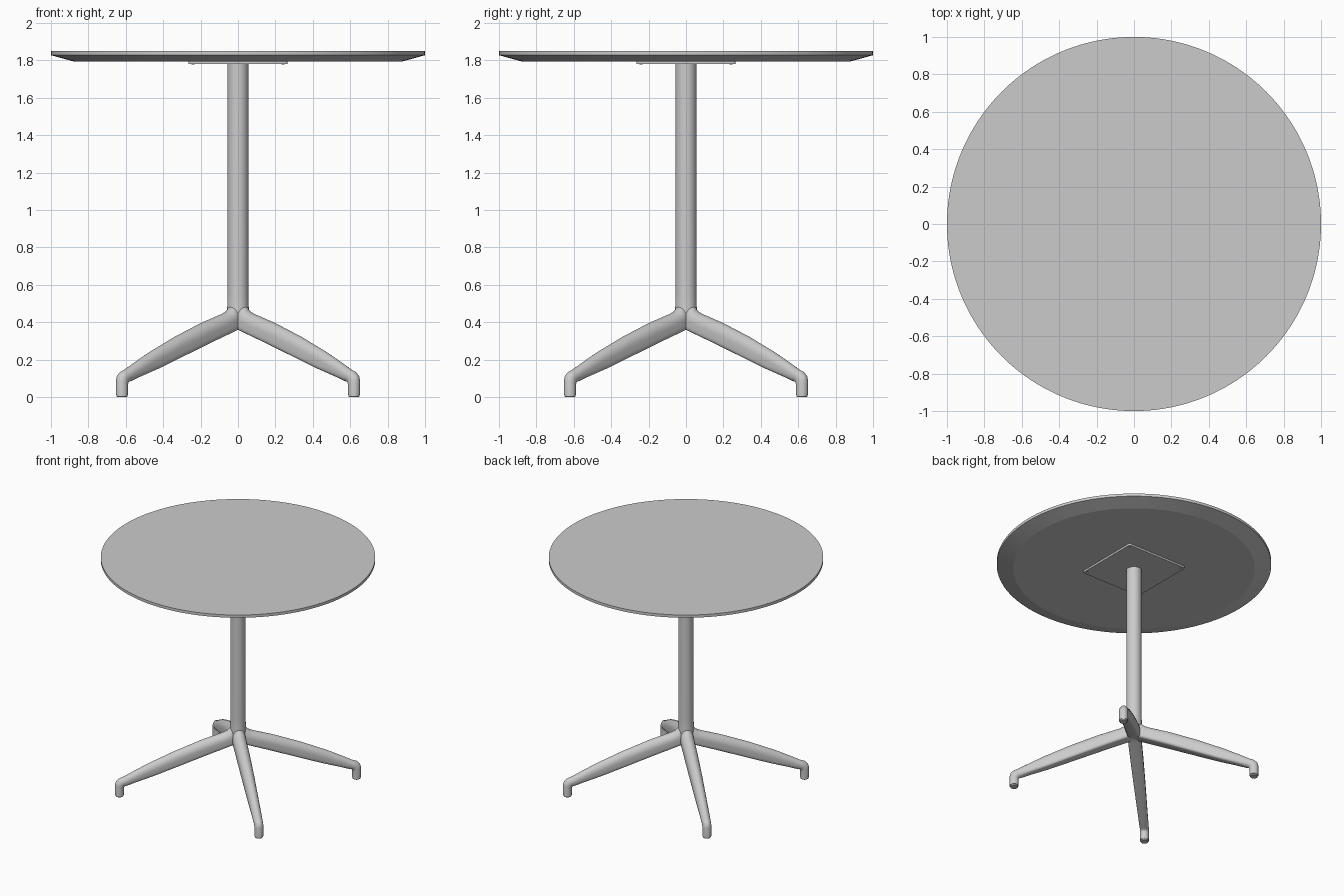
import bpy, bmesh, math
from mathutils import Vector

if "Cube" in bpy.data.objects:
    bpy.data.objects.remove(bpy.data.objects["Cube"])

grey = bpy.data.materials.new("satin grey")
grey.use_nodes = True
colour = (0.6, 0.6, 0.6, 1)
grey.diffuse_color = colour
grey.node_tree.nodes["Principled BSDF"].inputs["Base Color"].default_value = colour


def finish(bm, name, angle=35):
    bmesh.ops.recalc_face_normals(bm, faces=bm.faces[:])
    mesh = bpy.data.meshes.new(name)
    bm.to_mesh(mesh)
    bm.free()
    obj = bpy.data.objects.new(name, mesh)
    bpy.context.collection.objects.link(obj)
    mesh.materials.append(grey)
    bpy.ops.object.select_all(action='DESELECT')
    obj.select_set(True)
    bpy.context.view_layer.objects.active = obj
    bpy.ops.object.shade_smooth_by_angle(angle=math.radians(angle))
    return obj


def loft(name, rings, angle=35):
    """Skin a list of equal rings of points and cap both ends."""
    bm = bmesh.new()
    loops = [[bm.verts.new(p) for p in ring] for ring in rings]
    n = len(loops[0])
    for a, b in zip(loops, loops[1:]):
        for i in range(n):
            j = (i + 1) % n
            bm.faces.new((a[i], a[j], b[j], b[i]))
    bm.faces.new(loops[0])
    bm.faces.new(loops[-1])
    return finish(bm, name, angle)


def lathe(name, profile, segments=48, centre=(0, 0), angle=35):
    rings = []
    for r, z in profile:
        turn = [math.tau * i / segments for i in range(segments)]
        rings.append([(centre[0] + r * math.cos(t), centre[1] + r * math.sin(t), z) for t in turn])
    return loft(name, rings, angle)


# Round top with a chamfered underside
lathe("table_top", [(0.88, 1.795), (1, 1.828), (1, 1.85)], 160, angle=12)

# Square mounting plate with rounded corners
half, corner = 0.264, 0.012
outline = []
for q in range(4):
    mid = math.pi / 4 + q * math.pi / 2
    cx = math.copysign(half - corner, math.cos(mid))
    cy = math.copysign(half - corner, math.sin(mid))
    for k in range(6):
        t = q * math.pi / 2 + k * math.pi / 10
        outline.append((cx + corner * math.cos(t), cy + corner * math.sin(t)))
loft("mounting_plate", [[(x, y, z) for x, y in outline] for z in (1.78, 1.797)])

# Screw heads in the plate corners
for sx in (-1, 1):
    for sy in (-1, 1):
        lathe("plate_screw", [(0.007, 1.777), (0.009, 1.782)], 12, (sx * 0.24, sy * 0.24))

# Column flaring slightly into the hub
lathe("column", [(0.04, 0.366), (0.052, 0.375), (0.06, 0.44), (0.06, 0.46),
                 (0.057, 0.49), (0.056, 0.56), (0.056, 1.782)], angle=50)

# Leg stations: top reach, top height, bottom reach, bottom height, half width, flatness
stations = [
    (0.000, 0.500, 0.000, 0.366, 0.040, 1), (0.057, 0.482, 0.020, 0.362, 0.046, 1),
    (0.075, 0.462, 0.045, 0.354, 0.049, 1), (0.110, 0.447, 0.080, 0.342, 0.049, 1),
    (0.270, 0.398, 0.230, 0.291, 0.047, 1), (0.470, 0.324, 0.430, 0.220, 0.043, 1),
    (0.660, 0.243, 0.620, 0.152, 0.038, .9), (0.780, 0.184, 0.755, 0.108, 0.035, .6),
    (0.845, 0.150, 0.815, 0.086, 0.034, .3), (0.880, 0.137, 0.835, 0.080, 0.033, 0),
    (0.903, 0.115, 0.842, 0.074, 0.033, 0), (0.910, 0.090, 0.844, 0.066, 0.033, 0),
    (0.910, 0.012, 0.844, 0.012, 0.033, 0)]


def leg_rings(heading):
    out = Vector((math.cos(heading), math.sin(heading), 0))
    side = Vector((-out.y, out.x, 0))
    rings = []
    for s1, z1, s0, z0, width, flat in stations:
        top = out * s1 + Vector((0, 0, z1))
        low = out * s0 + Vector((0, 0, z0))
        ring = []
        for i in range(32):
            t = math.tau * i / 32
            c, s = math.cos(t), math.sin(t)
            # Lower half turns squarer so the leg has a flat underside
            power = 1 - 0.6 * flat if c < 0 else 1
            u = math.copysign(abs(c) ** power, c)
            v = math.copysign(abs(s) ** power, s)
            ring.append((top + low) / 2 + (top - low) / 2 * u + side * width * v)
        rings.append(ring)
    return rings


# Four diagonal legs, each with a glide under the foot
for name, deg in (("back_left", 45), ("back_right", 135), ("front_right", 225), ("front_left", 315)):
    a = math.radians(deg)
    loft(name + "_leg", leg_rings(a), 45)
    foot = (0.877 * math.cos(a), 0.877 * math.sin(a))
    lathe(name + "_glide", [(0.026, 0), (0.029, 0.004), (0.029, 0.014)], 32, foot)
